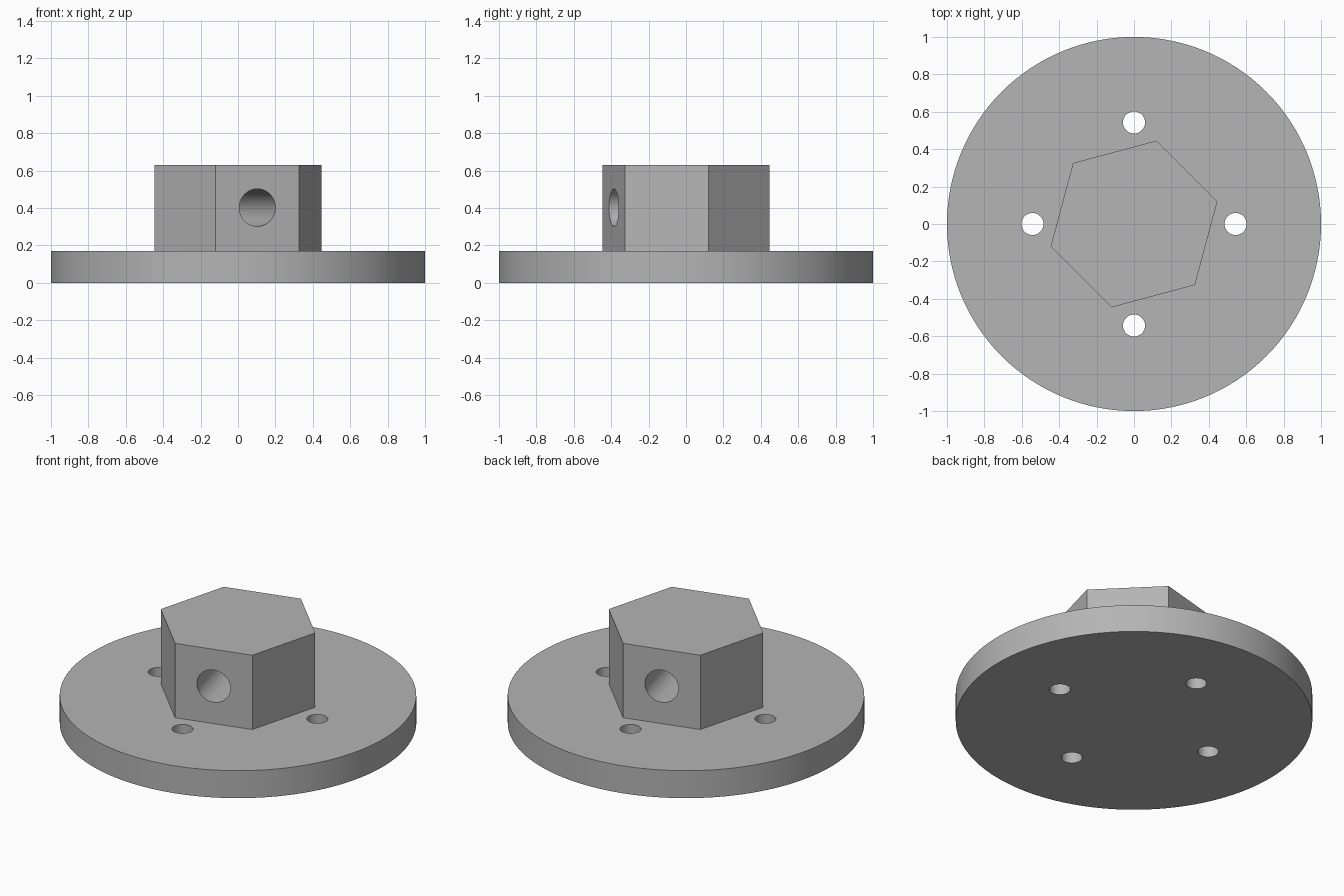
import bpy
from math import radians, cos, sin, pi
from mathutils import Matrix

cube = bpy.data.objects.get("Cube")
if cube:
    bpy.data.objects.remove(cube, do_unlink=True)

PLATE_R, PLATE_H = 1.0, 0.17
HUB_R, HUB_TOP, HUB_TURN = 0.461, 0.63, radians(15)
BOLT_RING, BOLT_R = 0.543, 0.059
BORE_R, BORE_Z = 0.1, 0.402

grey = bpy.data.materials.new("plain_grey")
grey.use_nodes = True
colour = (0.46, 0.46, 0.46, 1)
grey.diffuse_color = colour
grey.node_tree.nodes["Principled BSDF"].inputs["Base Color"].default_value = colour


def prism(name, sides, radius, length, centre, turn=None):
    """Closed cylinder or prism, turned about its own centre."""
    bpy.ops.mesh.primitive_cylinder_add(vertices=sides, radius=radius, depth=length)
    obj = bpy.context.object
    obj.name = name
    obj.data.transform(Matrix.Translation(centre) @ (turn or Matrix()))
    obj.data.materials.append(grey)
    return obj


def combine(base, tool, operation):
    """Apply a boolean and discard the tool object."""
    tool.hide_render = True
    mod = base.modifiers.new(operation.lower(), "BOOLEAN")
    mod.operation, mod.object, mod.solver = operation, tool, "EXACT"
    bpy.context.view_layer.objects.active = base
    bpy.ops.object.modifier_apply(modifier=mod.name)
    bpy.data.objects.remove(tool, do_unlink=True)


# Round base plate
flange = prism("flange_with_hex_hub", 128, PLATE_R, PLATE_H, (0, 0, PLATE_H / 2))

# Hexagonal hub, rooted inside the plate so the two fuse cleanly
root = PLATE_H / 2
hub = prism("hex_hub", 6, HUB_R, HUB_TOP - root, (0, 0, (HUB_TOP + root) / 2),
            Matrix.Rotation(HUB_TURN + pi / 6, 4, "Z"))
combine(flange, hub, "UNION")

# Four bolt holes through the plate
for i in range(4):
    a = i * pi / 2
    hole = prism("bolt_hole", 48, BOLT_R, 1, (BOLT_RING * cos(a), BOLT_RING * sin(a), 0))
    combine(flange, hole, "DIFFERENCE")

# Cross bore square to two opposite hub faces
bore = prism("cross_bore", 64, BORE_R, 1.6, (0, 0, BORE_Z),
             Matrix.Rotation(HUB_TURN, 4, "Z") @ Matrix.Rotation(pi / 2, 4, "X"))
combine(flange, bore, "DIFFERENCE")

# Smooth round walls, sharp edges
bpy.ops.object.select_all(action="DESELECT")
flange.select_set(True)
bpy.context.view_layer.objects.active = flange
bpy.ops.object.shade_smooth_by_angle(angle=radians(30))
